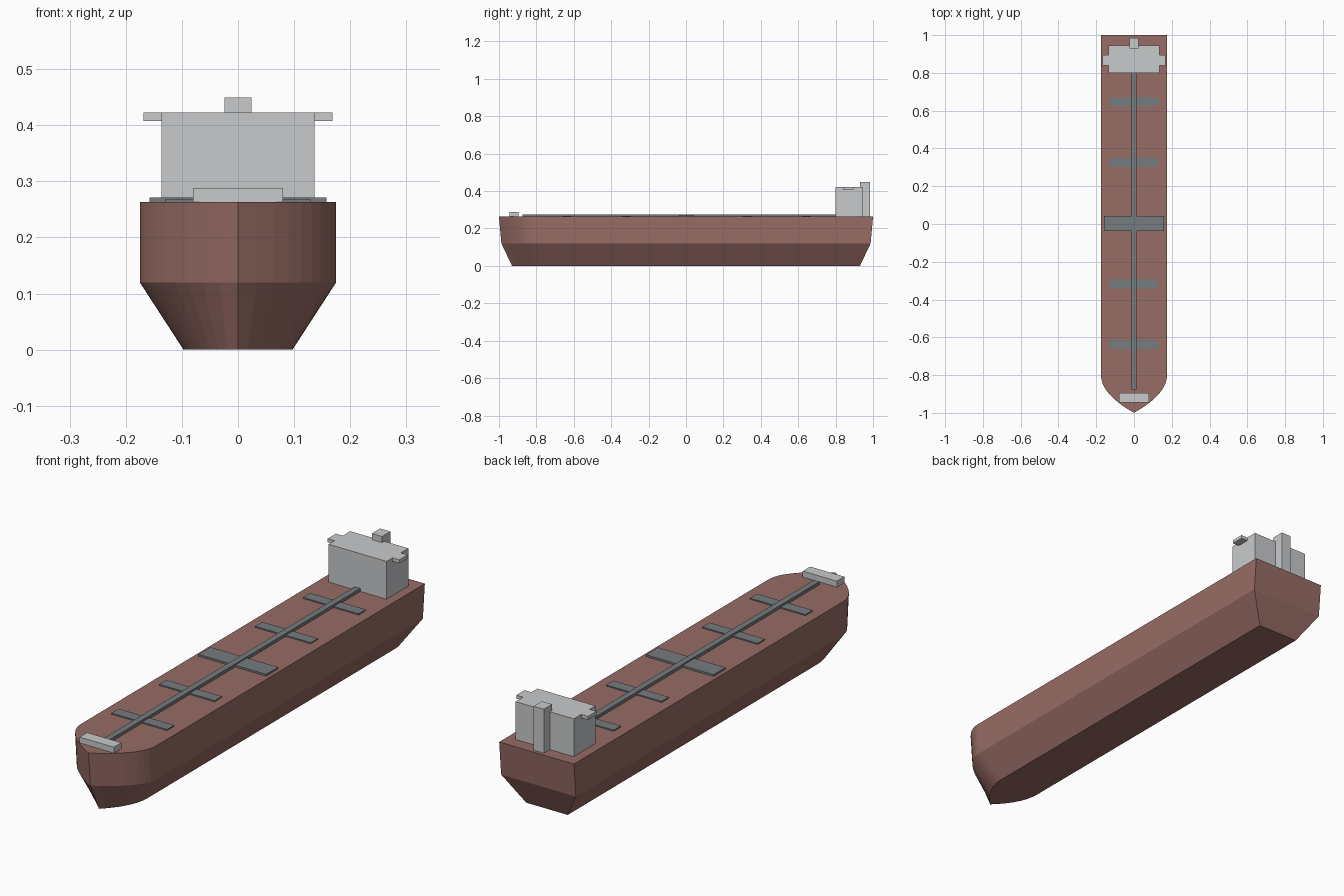
import bpy, bmesh

cube = bpy.data.objects.get("Cube")
if cube:
    bpy.data.objects.remove(cube, do_unlink=True)


def material(name, rgb):
    m = bpy.data.materials.new(name)
    m.use_nodes = True
    m.diffuse_color = (*rgb, 1)
    bsdf = next(n for n in m.node_tree.nodes if n.type == 'BSDF_PRINCIPLED')
    bsdf.inputs["Base Color"].default_value = (*rgb, 1)
    return m


RED = material("hull_red", (0.31, 0.15, 0.13))
WHITE = material("house_white", (0.58, 0.59, 0.60))
GREY = material("deck_grey", (0.18, 0.20, 0.215))
DECK = 0.263


def finish(name, bm, mat):
    bmesh.ops.recalc_face_normals(bm, faces=bm.faces[:])
    mesh = bpy.data.meshes.new(name)
    bm.to_mesh(mesh)
    bm.free()
    mesh.materials.append(mat)
    ob = bpy.data.objects.new(name, mesh)
    bpy.context.collection.objects.link(ob)
    return ob


def box(name, half_x, y0, y1, z0, z1, mat):
    """Box centred on x = 0."""
    bm = bmesh.new()
    bmesh.ops.create_cube(bm, size=1)
    for v in bm.verts:
        v.co.x *= 2 * half_x
        v.co.y = y1 if v.co.y > 0 else y0
        v.co.z = z1 if v.co.z > 0 else z0
    return finish(name, bm, mat)


# Hull: one deck outline with a curved pointed bow, lofted through three levels
STEPS = 10
BEAM = 0.175
side = [(BEAM * (1 - (k / STEPS) ** 2), -0.8 - 0.2 * k / STEPS) for k in range(STEPS + 1)]
outline = [(BEAM, 1)] + side + [(-x, y) for x, y in reversed(side[:-1])] + [(-BEAM, 1)]
bm = bmesh.new()
rings = []
for z, sx, sy in ((0, 0.555, 0.93), (0.12, 1, 0.987), (DECK, 1, 1)):
    rings.append([bm.verts.new((x * sx, y * sy, z)) for x, y in outline])
for low, high in zip(rings, rings[1:]):
    for i in range(len(outline)):
        j = (i + 1) % len(outline)
        bm.faces.new((low[i], low[j], high[j], high[i]))
bm.faces.new(rings[0])
bm.faces.new(rings[-1])
finish("hull", bm, RED)

# Stern deckhouse with bridge wings and funnel
box("deckhouse", 0.136, 0.80, 0.945, DECK, 0.423, WHITE)
for name, sign in (("left_bridge_wing", 1), ("right_bridge_wing", -1)):
    wing = box(name, 0.016, 0.84, 0.895, 0.408, 0.423, WHITE)
    wing.location.x = sign * 0.152
box("funnel", 0.024, 0.93, 0.985, DECK, 0.449, WHITE)

# Bow housing
box("bow_housing", 0.08, -0.945, -0.895, DECK, 0.288, WHITE)

# Deck piping: central run, midship manifold and cross plates
box("pipe_run", 0.013, -0.875, 0.80, DECK, 0.276, GREY)
box("midship_manifold", 0.158, -0.038, 0.042, DECK, 0.271, GREY)
for i, y in enumerate((-0.637, -0.318, 0.325, 0.645)):
    box(f"cross_plate_{i + 1}", 0.13, y - 0.024, y + 0.024, DECK, 0.268, GREY)
